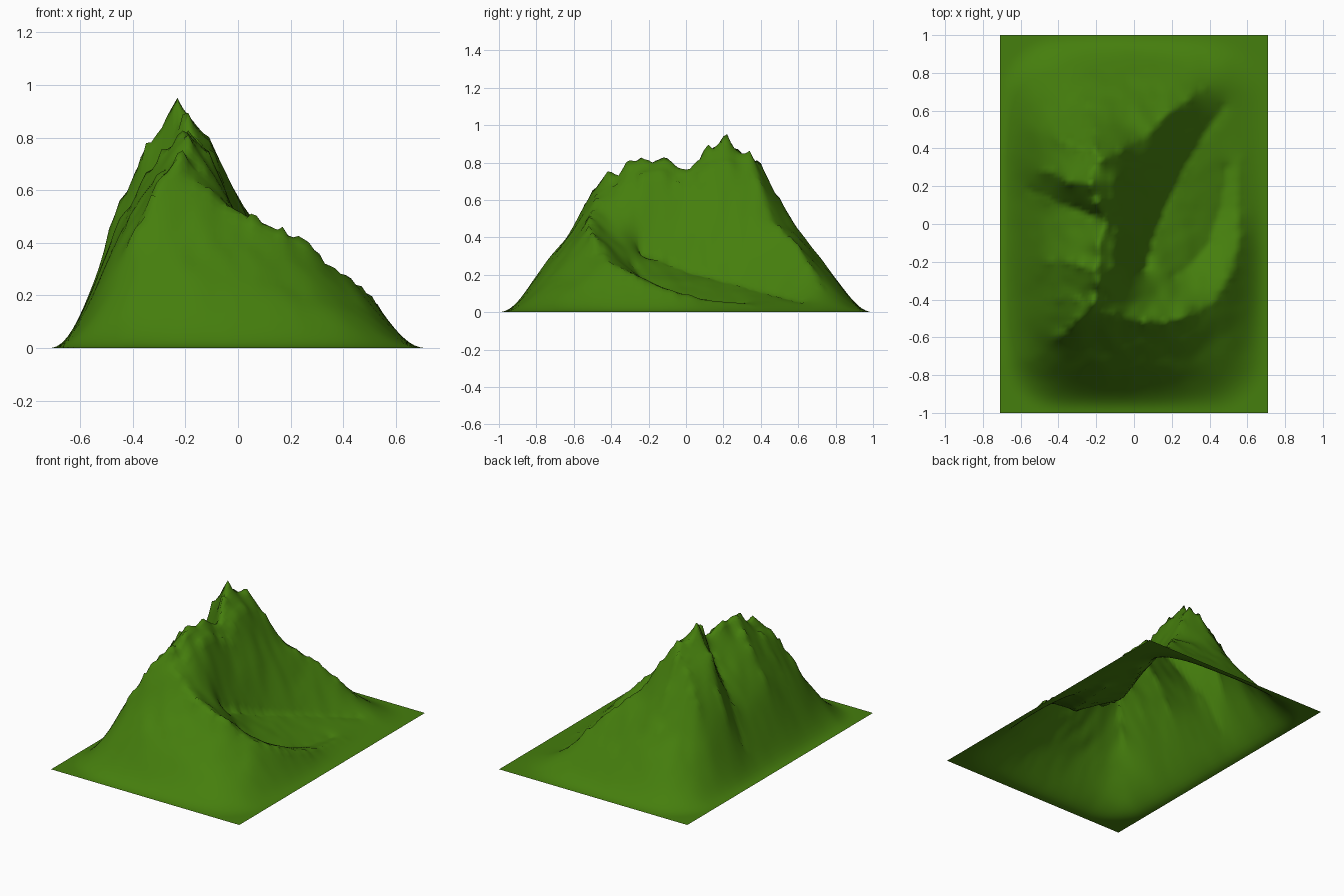
import bpy
import bmesh
from mathutils import Vector, noise

cube = bpy.data.objects.get("Cube")
if cube:
    bpy.data.objects.remove(cube, do_unlink=True)

HALF_X, HALF_Y = 0.71, 1.0
NX, NY = 72, 101

# Crest and valley lines as (x, y, height)
MAIN_CREST = [
    (-.3, -.51, .65), (-.22, -.42, .73), (-.18, -.27, .81), (-.19, -.1, .82),
    (-.14, .02, .74), (-.2, .12, .89), (-.24, .22, .92), (-.2, .34, .86),
    (-.12, .36, .78), (-.06, .4, .68), (0, .43, .57), (.07, .47, .48),
    (.17, .58, .38), (.27, .66, .27), (.38, .74, .13)]
BASIN_RIM = [
    (-.22, -.42, .73), (-.1, -.5, .57), (.1, -.52, .47), (.25, -.5, .42),
    (.33, -.46, .34), (.42, -.4, .27), (.52, -.25, .19), (.56, -.05, .13),
    (.55, .1, .08), (.56, .35, .05)]
EAST_SHELF = [
    (-.14, -.38, .69), (-.12, -.25, .74), (-.12, -.1, .74), (-.08, .03, .67),
    (-.12, .14, .8), (-.11, .24, .8), (-.1, .34, .76)]
SPURS = [
    [(-.24, .22, .92), (-.32, .22, .83), (-.42, .27, .62), (-.52, .3, .4)],
    [(-.2, .34, .86), (-.3, .4, .71), (-.42, .47, .48)],
    [(-.2, .34, .86), (-.2, .45, .72), (-.22, .5, .61), (-.24, .6, .46), (-.25, .68, .33)],
    [(-.18, -.27, .81), (-.3, -.2, .75), (-.42, -.2, .56), (-.52, -.2, .36)],
    [(-.22, -.42, .73), (-.33, -.4, .64), (-.45, -.4, .43)],
    [(-.3, -.51, .65), (-.36, -.55, .53), (-.42, -.62, .39)],
]
VALLEYS = [
    # foot of the east wall
    [(.06, -.25, .31), (.09, -.1, .26), (.13, 0, .22), (.19, .15, .18),
     (.28, .32, .13), (.37, .46, .09), (.48, .62, .05)],
    # basin floor behind the rim
    [(.2, -.29, .25), (.3, -.22, .17), (.4, -.1, .1), (.46, .08, .06), (.5, .3, .04)],
    # west gully
    [(-.22, .04, .66), (-.32, .08, .56), (-.45, .13, .41), (-.56, .18, .22)],
]


def position(i, j):
    return (-HALF_X + 2 * HALF_X * i / (NX - 1), -HALF_Y + 2 * HALF_Y * j / (NY - 1))


def inset(x, y, radius=0.3):
    """Distance inside the rounded foot of the mountain."""
    qx, qy = abs(x) - (0.7 - radius), abs(y) - (0.985 - radius)
    outside = Vector((max(qx, 0), max(qy, 0))).length
    return radius - outside - min(max(qx, qy), 0)


def draw_line(points, fixed, roughness):
    """Pin grid heights along a line."""
    for a, b in zip(points, points[1:]):
        a, b = Vector(a), Vector(b)
        steps = int((b - a).length / 0.008) + 1
        for s in range(steps + 1):
            p = a.lerp(b, s / steps)
            i = round((p.x + HALF_X) / (2 * HALF_X) * (NX - 1))
            j = round((p.y + HALF_Y) / (2 * HALF_Y) * (NY - 1))
            x, y = position(i, j)
            jag = noise.noise(Vector((x, y, 0)) * 21) * roughness * min(1, p.z * 2)
            fixed[i, j] = p.z + jag


# Pinned heights: valleys first, crests over them
fixed = {}
for line in VALLEYS + [EAST_SHELF]:
    draw_line(line, fixed, 0)
for line in SPURS + [BASIN_RIM, MAIN_CREST]:
    draw_line(line, fixed, 0.04)

# Slopes relax between crests, valleys and the flat margin
height = [[0.0] * NY for _ in range(NX)]
for (i, j), z in fixed.items():
    height[i][j] = z
free = [(i, j) for i in range(NX) for j in range(NY)
        if (i, j) not in fixed and inset(*position(i, j)) > 0]
for sweep in range(170):
    for i, j in free:
        mean = (height[i - 1][j] + height[i + 1][j] + height[i][j - 1] + height[i][j + 1]) / 4
        height[i][j] += 1.85 * (mean - height[i][j])


def final_height(i, j):
    """Adds gullies and eases the slope into the margin."""
    x, y = position(i, j)
    z = height[i][j]
    t = min(max(inset(x, y) / 0.25, 0), 1)
    foot = t * (2 - t)
    p = Vector((x, y, 0))
    gully = noise.noise(p * 9) * 0.025 + noise.noise(p * 20) * 0.015
    return max(0, z * foot + gully * min(1, z * 2) * foot)


final = [[final_height(i, j) for j in range(NY)] for i in range(NX)]

# Soften creases everywhere except on the crests and valleys
for sweep in range(3):
    old = [row[:] for row in final]
    for i, j in free:
        mean = (old[i - 1][j] + old[i + 1][j] + old[i][j - 1] + old[i][j + 1]) / 4
        final[i][j] = (old[i][j] + mean) / 2

# Mountain sheet
bm = bmesh.new()
grid = [[bm.verts.new((*position(i, j), final[i][j])) for j in range(NY)] for i in range(NX)]
for i in range(NX - 1):
    for j in range(NY - 1):
        bm.faces.new((grid[i][j], grid[i + 1][j], grid[i + 1][j + 1], grid[i][j + 1]))
for face in bm.faces:
    face.smooth = True
mesh = bpy.data.meshes.new("mountain")
bm.to_mesh(mesh)
bm.free()
mountain = bpy.data.objects.new("mountain", mesh)
bpy.context.collection.objects.link(mountain)

# Grass green
grass = bpy.data.materials.new("grass_green")
grass.use_nodes = True
colour = (0.06, 0.21, 0.004, 1)
grass.diffuse_color = colour
grass.node_tree.nodes["Principled BSDF"].inputs["Base Color"].default_value = colour
mesh.materials.append(grass)
